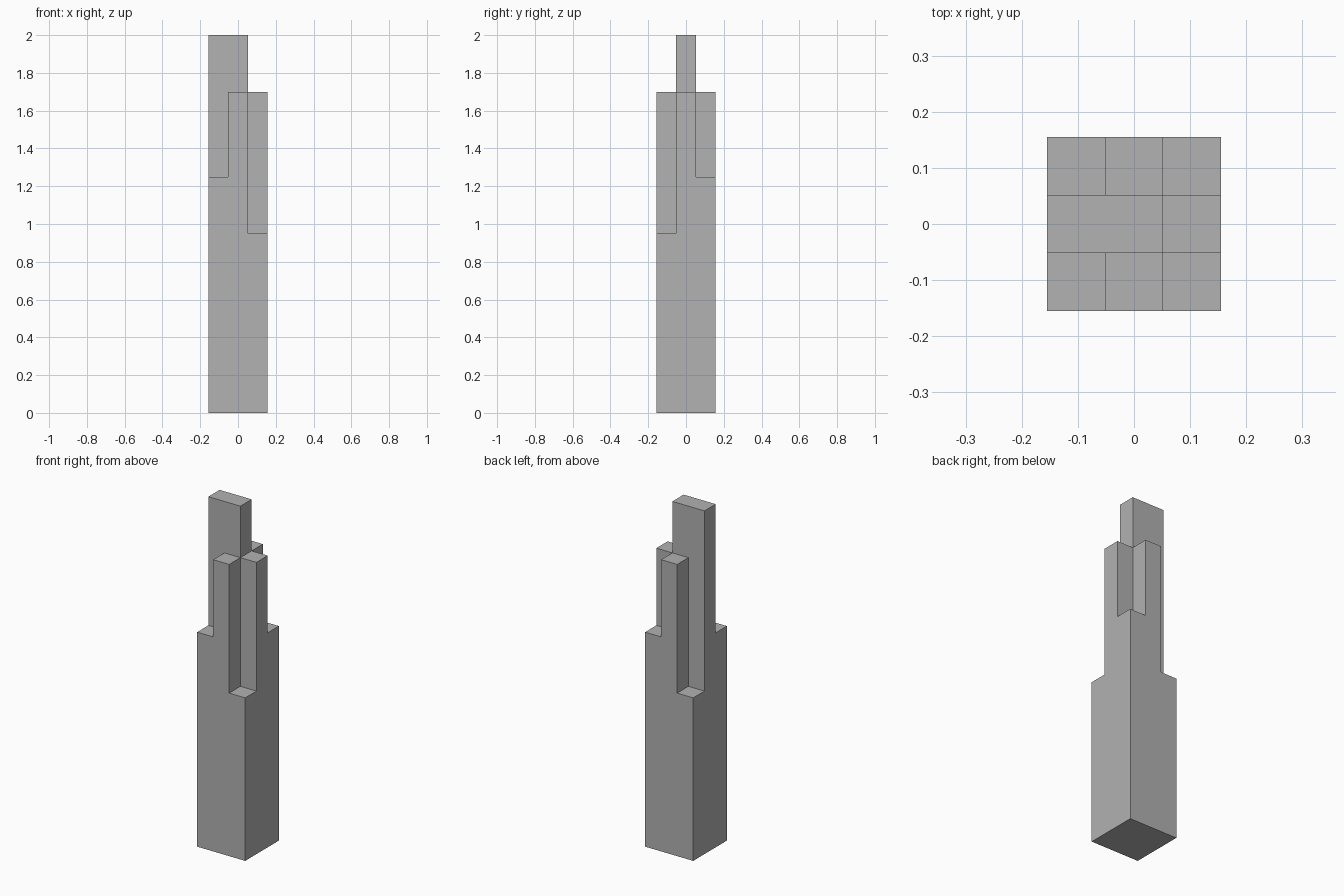
import bpy
import bmesh
from mathutils import Vector

if "Cube" in bpy.data.objects:
    bpy.data.objects.remove(bpy.data.objects["Cube"], do_unlink=True)

# One grey for the whole tower
GREY = (0.445, 0.445, 0.445, 1.0)
grey = bpy.data.materials.new("tower grey")
grey.use_nodes = True
grey.diffuse_color = GREY
grey.node_tree.nodes["Principled BSDF"].inputs["Base Color"].default_value = GREY

# Bundle of nine square tubes, each stopping at one of four levels
CELL = 0.31 / 3
LEVELS = [0, 0.95, 1.25, 1.7, 2]
GRID = (-1, 0, 1)
SIDES = ((1, 0), (-1, 0), (0, 1), (0, -1))


def tube_level(i, j):
    """Index of the level at which the tube in column i, row j ends."""
    if abs(i) > 1 or abs(j) > 1:
        return 0
    if i and j:                      # corner tubes: one diagonal pair is lower
        return 1 if i != j and i == -j else 2
    if j == 0 and i < 1:             # central slab reaching the west side
        return 4
    return 3                         # remaining edge tubes


bm = bmesh.new()


def quad(points):
    bm.faces.new([bm.verts.new(p) for p in points])


for i in GRID:
    for j in GRID:
        level = tube_level(i, j)
        centre = Vector((i, j, 0)) * CELL
        # Floor and roof of the tube
        for z in (0, LEVELS[level]):
            quad([centre + Vector((a * CELL / 2, b * CELL / 2, z))
                  for a, b in ((-1, -1), (1, -1), (1, 1), (-1, 1))])
        # Walls only where the tube rises above its neighbour
        for dx, dy in SIDES:
            out = Vector((dx, dy, 0)) * CELL / 2
            along = Vector((-dy, dx, 0)) * CELL / 2
            for k in range(tube_level(i + dx, j + dy), level):
                low, high = (Vector((0, 0, z)) for z in LEVELS[k:k + 2])
                mid = centre + out
                quad([mid - along + low, mid + along + low,
                      mid + along + high, mid - along + high])

# Weld into one closed shell with clean flat faces
bmesh.ops.remove_doubles(bm, verts=bm.verts[:], dist=0.001)
bmesh.ops.recalc_face_normals(bm, faces=bm.faces[:])
bmesh.ops.dissolve_limit(bm, angle_limit=0.01, verts=bm.verts[:], edges=bm.edges[:])

mesh = bpy.data.meshes.new("stepped_tower")
bm.to_mesh(mesh)
bm.free()
mesh.materials.append(grey)
tower = bpy.data.objects.new("stepped_tower", mesh)
bpy.context.collection.objects.link(tower)
